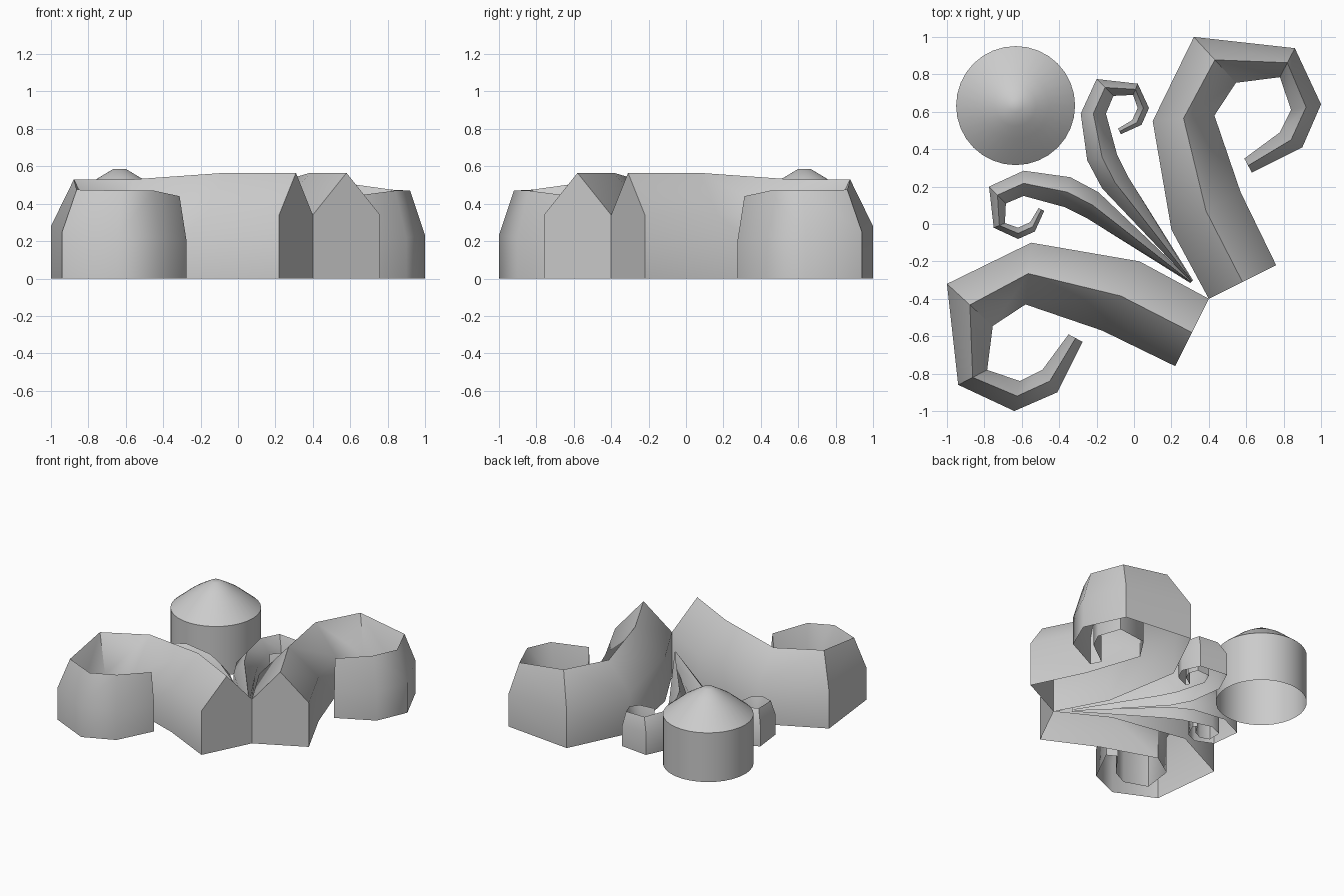
import bpy, bmesh, math

if "Cube" in bpy.data.objects:
    bpy.data.objects.remove(bpy.data.objects["Cube"])


def finish(bm, name, angle):
    bmesh.ops.recalc_face_normals(bm, faces=bm.faces)
    me = bpy.data.meshes.new(name)
    bm.to_mesh(me)
    bm.free()
    ob = bpy.data.objects.new(name, me)
    bpy.context.collection.objects.link(ob)
    bpy.ops.object.select_all(action='DESELECT')
    ob.select_set(True)
    bpy.context.view_layer.objects.active = ob
    bpy.ops.object.shade_smooth_by_angle(angle=math.radians(angle))
    return ob


def scroll(name, outer, inner, shoulder, ridge, flip):
    """Loft a roof-topped section, open underneath, along two outlines."""
    bm = bmesh.new()
    rings = []
    for (ax, ay), (bx, by), s, r in zip(outer, inner, shoulder, ridge):
        pts = [(ax, ay, 0), (ax, ay, s), ((ax + bx) / 2, (ay + by) / 2, r),
               (bx, by, s), (bx, by, 0)]
        if flip:  # mirror over the diagonal
            pts = [(-y, -x, z) for x, y, z in pts]
        rings.append([bm.verts.new(p) for p in pts])
    for a, b in zip(rings, rings[1:]):
        for i in range(4):
            bm.faces.new((a[i], a[i + 1], b[i + 1], b[i]))
    bm.faces.new(rings[0])
    bm.faces.new(rings[-1])
    return finish(bm, name, 50)


# Large curls
big_outer = [(.40, -.40), (.20, -.03), (.10, .55), (.32, 1.0),
             (.86, .94), (1.0, .64), (.90, .41), (.63, .275)]
big_inner = [(.76, -.22), (.57, .17), (.43, .58), (.545, .755),
             (.78, .785), (.84, .61), (.78, .49), (.59, .35)]
big_shoulder = [.34, .34, .31, .28, .25, .23, .22, .20]
big_ridge = [.565, .565, .53, .53, .475, .47, .47, .44]

# Small curls
small_outer = [(.305, -.31), (-.17, .19), (-.25, .34), (-.285, .59), (-.20, .775),
               (.02, .75), (.08, .62), (.04, .53), (-.07, .48)]
small_inner = [(.315, -.30), (-.03, .25), (-.09, .37), (-.15, .59), (-.11, .685),
               (-.005, .69), (.02, .62), (-.01, .555), (-.085, .51)]
small_shoulder = [.15, .16, .17, .17, .17, .16, .15, .14, .13]
small_ridge = [.25, .26, .27, .27, .265, .26, .25, .24, .22]

for side, flip in (("right", False), ("left", True)):
    scroll("large_curl_" + side, big_outer, big_inner, big_shoulder, big_ridge, flip)
    scroll("small_curl_" + side, small_outer, small_inner, small_shoulder, small_ridge, flip)

# Round domed stud, open underneath
bm = bmesh.new()
N = 32
rings = []
for r, z in [(.318, 0), (.318, .38), (.18, .495), (.11, .54), (.035, .585)]:
    rings.append([bm.verts.new((-.633 + r * math.cos(2 * math.pi * i / N),
                                .633 + r * math.sin(2 * math.pi * i / N), z))
                  for i in range(N)])
for a, b in zip(rings, rings[1:]):
    for i in range(N):
        j = (i + 1) % N
        bm.faces.new((a[i], a[j], b[j], b[i]))
bm.faces.new(rings[-1])
finish(bm, "round_stud", 40)
